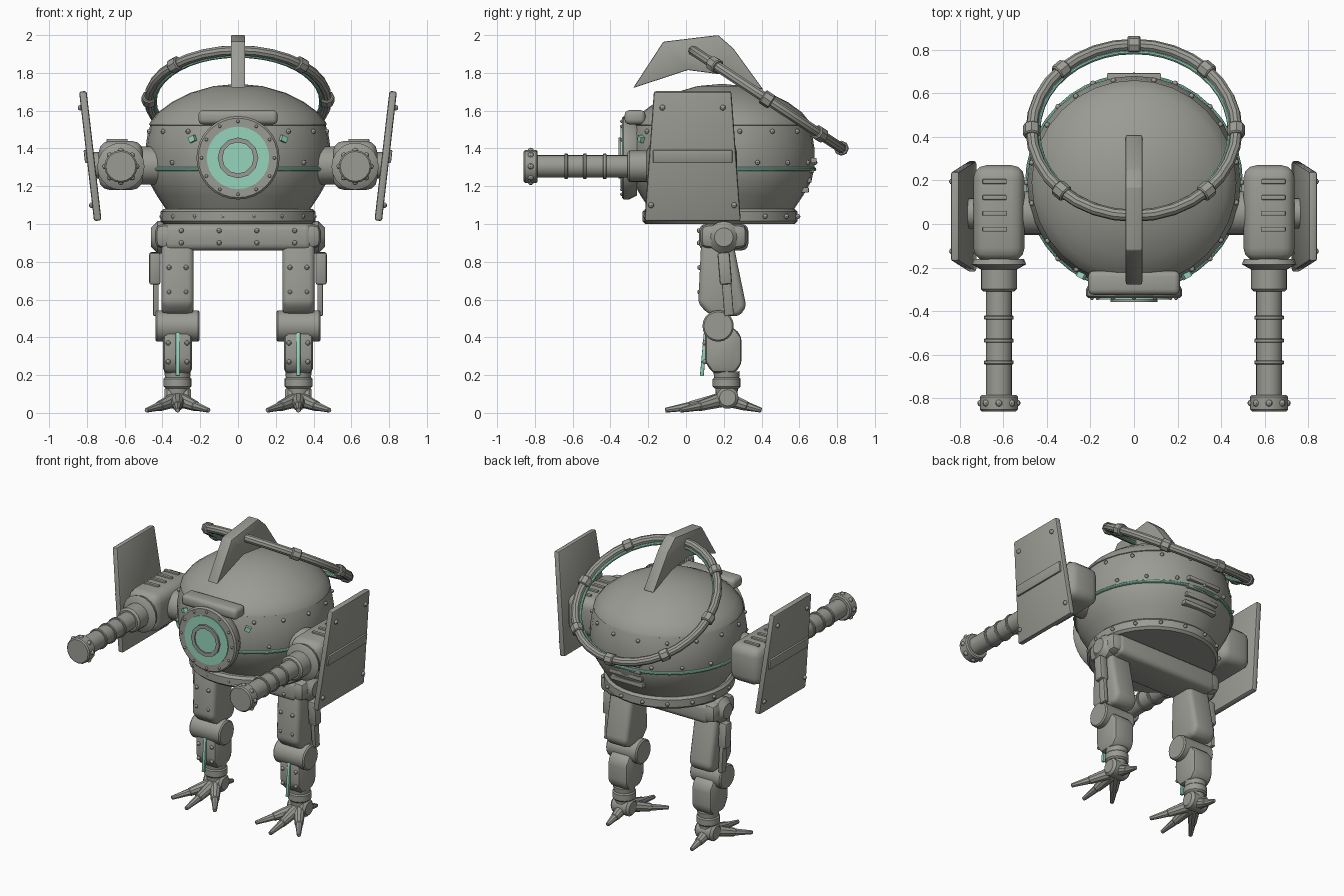
import bpy
import bmesh
import math
from mathutils import Matrix, Vector

old_cube = bpy.data.objects.get("Cube")
if old_cube:
    bpy.data.objects.remove(old_cube, do_unlink=True)


def material(name, colour):
    mat = bpy.data.materials.new(name)
    mat.use_nodes = True
    mat.diffuse_color = (*colour, 1)
    mat.node_tree.nodes["Principled BSDF"].inputs["Base Color"].default_value = (*colour, 1)
    return mat


GREY = material("warm_grey_metal", (0.33, 0.33, 0.3))
TEAL = material("glowing_teal", (0.3, 0.66, 0.51))
CENTRE = 0.19          # depth position of the body axis
LEG, ARM = 0.32, 0.62  # sideways positions of the limbs


def finish(name, bm, mat=GREY, matrix=None, pair=False):
    """Turn a bmesh into an object, or a mirrored left and right pair."""
    if matrix:
        bm.transform(matrix)
    bmesh.ops.recalc_face_normals(bm, faces=bm.faces)
    for face in bm.faces:
        face.smooth = True
    for edge in bm.edges:
        edge.smooth = edge.calc_face_angle(0) < math.radians(35)
    for prefix in (("left_", "right_") if pair else ("",)):
        if prefix == "right_":
            bm.transform(Matrix.Scale(-1, 4, (1, 0, 0)))
            bmesh.ops.reverse_faces(bm, faces=bm.faces)
        mesh = bpy.data.meshes.new(prefix + name)
        bm.to_mesh(mesh)
        mesh.materials.append(mat)
        bpy.context.collection.objects.link(bpy.data.objects.new(prefix + name, mesh))
    bm.free()


def lathe(name, profile, matrix=None, segs=32, closed=False, mat=GREY, pair=False):
    """Revolve (radius, height) points around z."""
    bm = bmesh.new()
    rings = []
    for i in range(segs):
        a = math.tau * i / segs
        rings.append([bm.verts.new((r * math.cos(a), r * math.sin(a), h)) for r, h in profile])
    count = len(profile)
    for i, ring in enumerate(rings):
        after = rings[(i + 1) % segs]
        for j in range(count if closed else count - 1):
            k = (j + 1) % count
            bm.faces.new((ring[j], after[j], after[k], ring[k]))
    bmesh.ops.remove_doubles(bm, verts=bm.verts, dist=0.0001)
    finish(name, bm, mat, matrix, pair)


def torus(name, radius, tube, matrix, mat=GREY, segs=40):
    angles = [math.tau * i / 10 for i in range(10)]
    profile = [(radius + tube * math.cos(a), tube * math.sin(a)) for a in angles]
    lathe(name, profile, matrix, segs, True, mat)


def rod(name, a, b, r1, r2=None, chamfer=0.0, segs=20, mat=GREY, pair=False):
    """Straight or tapered round bar between two points."""
    r2 = r1 if r2 is None else r2
    a, b = Vector(a), Vector(b)
    span, c = (b - a).length, chamfer
    profile = [(0, 0), (r1 - c, 0), (r1, c), (r2, span - c), (r2 - c, span), (0, span)]
    turn = (b - a).to_track_quat('Z', 'Y').to_matrix().to_4x4()
    lathe(name, profile, Matrix.Translation(a) @ turn, segs, mat=mat, pair=pair)


def bevel(bm, width, segments):
    if width:
        bmesh.ops.bevel(bm, geom=bm.edges[:], offset=width, segments=segments,
                        profile=0.5, affect='EDGES', clamp_overlap=True)


def box(name, size, loc, turn=None, round_by=0.01, steps=2, mat=GREY, pair=False):
    bm = bmesh.new()
    bmesh.ops.create_cube(bm, size=1, matrix=Matrix.Diagonal((*size, 1)))
    bevel(bm, round_by, steps)
    place = Matrix.Translation(loc)
    finish(name, bm, mat, place @ turn if turn else place, pair)


def prism(name, outline, x0, x1, round_by=0.01, matrix=None, steps=2, pair=False):
    """Side outline of (y, z) points, extruded along x."""
    bm = bmesh.new()
    face = bm.faces.new([bm.verts.new((x0, y, z)) for y, z in outline])
    out = bmesh.ops.extrude_face_region(bm, geom=[face])
    moved = [v for v in out["geom"] if isinstance(v, bmesh.types.BMVert)]
    bmesh.ops.translate(bm, verts=moved, vec=(x1 - x0, 0, 0))
    bevel(bm, round_by, steps)
    finish(name, bm, GREY, matrix, pair)


def rivets(name, points, radius=0.013, matrix=None, pair=False):
    bm = bmesh.new()
    for p in points:
        bmesh.ops.create_uvsphere(bm, u_segments=8, v_segments=6, radius=radius,
                                  matrix=Matrix.Translation(p))
    finish(name, bm, GREY, matrix, pair)


def circle(count, radius, z=0.0, start=0.0):
    return [(radius * math.cos(a), radius * math.sin(a), z)
            for a in (start + math.tau * i / count for i in range(count))]


# Body shell, domed lid and collar
axis = Matrix.Translation((0, CENTRE, 0))
lathe("body_shell", [(0, 1.06), (0.37, 1.06), (0.43, 1.15), (0.475, 1.23), (0.49, 1.3),
                     (0.49, 1.4), (0.478, 1.48), (0.462, 1.53), (0, 1.53)], axis)
lathe("domed_lid", [(0.45, 1.515), (0.47, 1.525), (0.465, 1.54), (0.425, 1.59), (0.35, 1.645),
                    (0.25, 1.695), (0.13, 1.73), (0, 1.742)], axis)
torus("body_light_band", 0.489, 0.011, axis @ Matrix.Translation((0, 0, 1.29)), TEAL)
rivets("upper_body_rivets", circle(16, 0.478, 1.49, 0.2), matrix=axis)
rivets("lower_body_rivets", circle(16, 0.493, 1.325), matrix=axis)
rod("collar", (0, CENTRE - 0.01, 1.0), (0, CENTRE - 0.01, 1.08), 0.41, chamfer=0.015, segs=32)
rivets("collar_rivets", circle(16, 0.41, 1.04, 0.2), matrix=axis)

# Round eye on the front, built along its own axis
eye = Matrix.Translation((0, -0.3, 1.35)) @ Matrix.Rotation(math.pi / 2, 4, 'X')
lathe("eye_housing", [(0, -0.04), (0.2, -0.04), (0.22, 0), (0.22, 0.03), (0.21, 0.04),
                      (0, 0.04)], eye)
lathe("eye_glow", [(0, 0.035), (0.165, 0.035), (0.165, 0.046), (0, 0.046)], eye, mat=TEAL)
lathe("eye_inner_rim", [(0.083, 0.03), (0.108, 0.03), (0.108, 0.058), (0.083, 0.058)],
      eye, 12, True)
lathe("eye_lens", [(0, 0.04), (0.083, 0.04), (0.083, 0.05), (0, 0.05)], eye, 12, mat=TEAL)
rivets("eye_rivets", circle(12, 0.193, 0.04), 0.009, eye)
box("eye_brow", (0.42, 0.11, 0.075), (0, -0.27, 1.565), round_by=0.025, steps=3)
box("marker_light", (0.035, 0.03, 0.03), (0.24, -0.235, 1.45),
    Matrix.Rotation(0.5, 4, 'Z') @ Matrix.Rotation(0.4, 4, 'Y'), 0, mat=TEAL, pair=True)

# Vent slats on the back
for i in range(4):
    z = 1.18 + 0.052 * i
    box(f"back_vent_{i + 1}", (0.25, 0.05, 0.028), (0, 0.625 + 0.014 * i, z), round_by=0.005)

# Crest fin
prism("crest_fin", [(-0.28, 1.72), (-0.12, 1.965), (0.17, 2.0), (0.25, 1.93), (0.41, 1.71),
                    (0.2, 1.79), (0.01, 1.815)], -0.038, 0.038, 0.006)

# Tilted halo ring with clamps
halo = Matrix.Translation((0, 0.43, 1.66)) @ Matrix.Rotation(math.radians(-33.4), 4, 'X')
torus("halo_ring", 0.47, 0.028, halo, segs=32)
torus("halo_light", 0.442, 0.012, halo @ Matrix.Translation((0, 0, -0.014)), TEAL)
for i, spot in enumerate(circle(8, 0.47)):
    along = Vector((-spot[1], spot[0], 0)).normalized() * 0.03
    rod(f"halo_clamp_{i + 1}", halo @ (Vector(spot) - along), halo @ (Vector(spot) + along),
        0.04, chamfer=0.006, segs=8)

# Shoulders and arm barrels
rod("shoulder_joint", (0.42, 0.05, 1.31), (0.53, 0.05, 1.31), 0.1, pair=True)
box("shoulder", (0.235, 0.44, 0.26), (ARM, 0.05, 1.31), round_by=0.06, steps=3, pair=True)
for i in range(4):
    box(f"shoulder_slat_{i + 1}", (0.11, 0.022, 0.02), (ARM + 0.02, 0.195 - 0.073 * i, 1.44),
        round_by=0.004, pair=True)


def arm_rod(name, y0, y1, r1, r2=None, chamfer=0.0, segs=20):
    rod(name, (ARM, y0, 1.305), (ARM, y1, 1.305), r1, r2, chamfer, segs, pair=True)


arm_rod("arm_flare", -0.16, -0.185, 0.115, 0.125)
arm_rod("arm_flare_neck", -0.185, -0.21, 0.125, 0.08)
arm_rod("arm_socket", -0.19, -0.31, 0.083, chamfer=0.012)
arm_rod("arm_barrel", -0.3, -0.82, 0.06)
for i, y in enumerate((-0.43, -0.535, -0.635)):
    arm_rod(f"barrel_band_{i + 1}", y + 0.009, y - 0.009, 0.068, chamfer=0.003)
arm_rod("muzzle", -0.785, -0.86, 0.087, chamfer=0.008, segs=16)
muzzle = Matrix.Translation((ARM, -0.822, 1.305)) @ Matrix.Rotation(math.pi / 2, 4, 'X')
rivets("muzzle_studs", circle(8, 0.083), 0.016, muzzle, pair=True)

# Tilted shields outside the shoulders
tilt = Matrix.Translation((0.782, 0.035, 1.36)) @ Matrix.Rotation(0.115, 4, 'Y')
prism("shield", [(-0.255, -0.345), (0.255, -0.345), (0.205, 0.345), (-0.205, 0.345)],
      -0.02, 0.02, 0.012, tilt, pair=True)
prism("shield_band", [(-0.21, -0.035), (0.21, -0.035), (0.21, 0.035), (-0.21, 0.035)],
      0.01, 0.032, 0.006, tilt, pair=True)
rivets("shield_bolts", [(0.022, sy * (0.19 - 0.03 * sz), sz * 0.26)
                        for sy in (-1, 1) for sz in (-1, 1)], 0.015, tilt, pair=True)
rod("shield_mount", (0.7, 0.05, 1.31), (0.775, 0.05, 1.31), 0.07, pair=True)

# Hips
box("hip_beam", (0.78, 0.26, 0.14), (0, 0.2, 0.93), round_by=0.035, steps=3)
rivets("hip_rivets", [(x, 0.07, z) for x in (-0.3, -0.1, 0.1, 0.3) for z in (0.9, 0.965)])
rod("hip_joint", (0.28, 0.2, 0.93), (0.46, 0.2, 0.93), 0.085, chamfer=0.035, segs=16, pair=True)
box("hip_block", (0.16, 0.25, 0.13), (0.36, 0.2, 0.935), round_by=0.04, pair=True)

# Legs
prism("thigh", [(0.08, 0.9), (0.065, 0.58), (0.12, 0.52), (0.28, 0.51), (0.32, 0.56),
                (0.25, 0.9)], LEG - 0.085, LEG + 0.085, 0.03, steps=3, pair=True)
rivets("thigh_rivets", [(LEG + dx, 0.073, z) for dx in (-0.045, 0.045) for z in (0.64, 0.77)],
       pair=True)
lean = Matrix.Rotation(0.08, 4, 'X')
box("thigh_rail", (0.03, 0.05, 0.33), (0.435, 0.215, 0.68), lean, 0.006, pair=True)
box("thigh_pod", (0.06, 0.065, 0.17), (0.44, 0.205, 0.765), lean, 0.012, pair=True)
rod("knee", (0.203, 0.17, 0.46), (0.437, 0.17, 0.46), 0.083, chamfer=0.008, pair=True)
prism("shin", [(0.1, 0.45), (0.1, 0.27), (0.14, 0.21), (0.26, 0.21), (0.295, 0.26),
               (0.295, 0.4), (0.26, 0.45)], LEG - 0.077, LEG + 0.077, 0.025, pair=True)
rivets("shin_rivets", [(LEG + dx, 0.1, z) for dx in (-0.05, 0.05) for z in (0.27, 0.37)],
       pair=True)
box("shin_light", (0.02, 0.02, 0.23), (LEG, 0.094, 0.31), Matrix.Rotation(-0.09, 4, 'X'),
    0.003, mat=TEAL, pair=True)
rod("ankle", (LEG, 0.215, 0.08), (LEG, 0.215, 0.22), 0.055, 0.07, pair=True)
rod("ankle_cuff", (LEG, 0.215, 0.13), (LEG, 0.215, 0.19), 0.074, chamfer=0.01, pair=True)
rod("foot_joint", (LEG - 0.07, 0.22, 0.08), (LEG + 0.07, 0.22, 0.08), 0.058, chamfer=0.015,
    pair=True)

# Clawed toes: three forward, one back
heel = Vector((LEG, 0.21, 0.075))
toe_tips = {"middle": (0, -0.11), "outer": (0.165, -0.03), "inner": (-0.165, -0.03),
            "back": (0, 0.4)}
for label, (dx, y) in toe_tips.items():
    tip = Vector((LEG + dx, y, 0.014))
    knuckle = heel.lerp(tip, 0.6) - Vector((0, 0, 0.004))
    rod(f"{label}_toe", heel, knuckle, 0.042, 0.027, 0.005, 10, pair=True)
    rod(f"{label}_claw", heel.lerp(knuckle, 0.95), tip, 0.024, 0.013, 0.003, 8, pair=True)
